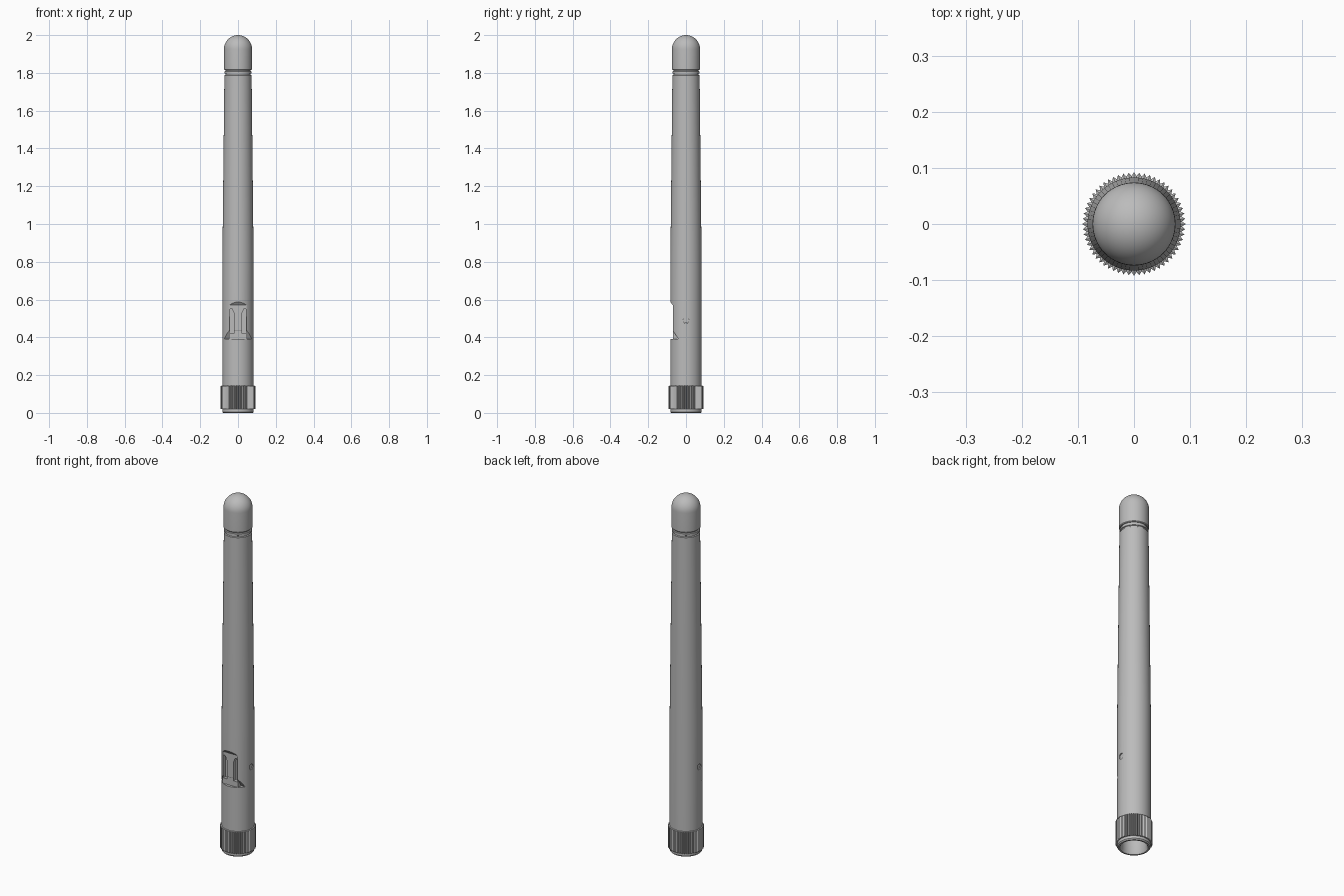
import bpy, bmesh, math
from mathutils import Matrix

cube = bpy.data.objects.get("Cube")
if cube:
    bpy.data.objects.remove(cube, do_unlink=True)

grey = bpy.data.materials.new("mid_grey")
grey.use_nodes = True
colour = (0.5, 0.5, 0.5, 1)
grey.diffuse_color = colour
grey.node_tree.nodes["Principled BSDF"].inputs["Base Color"].default_value = colour


def add_object(name, bm):
    bmesh.ops.remove_doubles(bm, verts=bm.verts, dist=1e-5)
    bmesh.ops.recalc_face_normals(bm, faces=bm.faces)
    mesh = bpy.data.meshes.new(name)
    bm.to_mesh(mesh)
    bm.free()
    mesh.materials.append(grey)
    ob = bpy.data.objects.new(name, mesh)
    bpy.context.collection.objects.link(ob)
    return ob


def lathe(name, profile, steps=64):
    """Spin a list of (radius, height) points round the z axis."""
    bm = bmesh.new()
    verts = [bm.verts.new((r, 0, z)) for r, z in profile]
    edges = [bm.edges.new(pair) for pair in zip(verts, verts[1:])]
    bmesh.ops.spin(bm, geom=verts + edges, axis=(0, 0, 1), cent=(0, 0, 0),
                   angle=math.tau, steps=steps, use_merge=True)
    return add_object(name, bm)


def prism(name, points, vector):
    """Extrude a closed outline along a vector."""
    bm = bmesh.new()
    face = bm.faces.new([bm.verts.new(p) for p in points])
    ext = bmesh.ops.extrude_face_region(bm, geom=[face], use_keep_orig=True)
    moved = [v for v in ext["geom"] if isinstance(v, bmesh.types.BMVert)]
    bmesh.ops.translate(bm, verts=moved, vec=vector)
    return add_object(name, bm)


def rod(name, radius, half_length, z):
    """Cylinder along the x axis."""
    bm = bmesh.new()
    bmesh.ops.create_cone(bm, cap_ends=True, segments=24, radius1=radius,
                          radius2=radius, depth=2 * half_length,
                          matrix=Matrix.Translation((0, 0, z)) @ Matrix.Rotation(math.pi / 2, 4, 'Y'))
    return add_object(name, bm)


def cut(target, cutters):
    for cutter in cutters:
        mod = target.modifiers.new("cut", 'BOOLEAN')
        mod.operation = 'DIFFERENCE'
        mod.solver = 'EXACT'
        mod.object = cutter
    bpy.context.view_layer.update()
    deps = bpy.context.evaluated_depsgraph_get()
    mesh = bpy.data.meshes.new_from_object(target.evaluated_get(deps))
    target.modifiers.clear()
    target.data = mesh


def smooth(ob):
    bpy.ops.object.select_all(action='DESELECT')
    ob.select_set(True)
    bpy.context.view_layer.objects.active = ob
    bpy.ops.object.shade_smooth_by_angle(angle=math.radians(30))


# Hollow-bottomed tapered body with a ringed neck
body = lathe("antenna_body", [
    (0, 0.12), (0.064, 0.12), (0.064, 0.012), (0.07, 0), (0.078, 0),
    (0.083, 0.006), (0.083, 0.78), (0.072, 1.787), (0.067, 1.79),
    (0.067, 1.796), (0.071, 1.798), (0.071, 1.808), (0.067, 1.81),
    (0.067, 1.825), (0, 1.825)])

# Rounded tip
dome = [(0.074 * math.cos(a), 1.926 + 0.074 * math.sin(a))
        for a in (i * math.pi / 24 for i in range(12))]
tip = lathe("rounded_tip", [(0, 1.815), (0.071, 1.815), (0.074, 1.819)] + dome + [(0, 2)])

# Hinge notch, side pockets and pin holes
notch = prism("notch_cutter", [(-0.2, y, z) for y, z in (
    (-0.12, 0.39), (-0.04, 0.39), (-0.07, 0.437), (-0.07, 0.57),
    (-0.083, 0.587), (-0.12, 0.587))], (0.4, 0, 0))
pockets = [prism("pocket_cutter", [(s * x, -0.12, z) for x, z in (
    (0.02, 0.42), (0.043, 0.42), (0.043, 0.55), (0.031, 0.55), (0.02, 0.525))],
    (0, 0.072, 0)) for s in (-1, 1)]
hole = rod("hole_cutter", 0.016, 0.2, 0.49)

# Hinge tongue, leaving a T-shaped rib between the pockets
tongue = prism("hinge_tongue", [(x, -0.068, z) for x, z in (
    (-0.048, 0.38), (0.048, 0.38), (0.048, 0.568), (-0.048, 0.568))], (0, 0.04, 0))
cut(body, [notch, hole] + pockets)
cut(tongue, pockets)
for cutter in [notch, hole] + pockets:
    bpy.data.objects.remove(cutter, do_unlink=True)
pin = rod("hinge_pin", 0.0155, 0.078, 0.49)

# Knurled coupling ring
teeth = 60
outline = []
for i in range(teeth * 2):
    a = i * math.pi / teeth
    r = 0.092 if i % 2 == 0 else 0.0855
    outline.append((r * math.cos(a), r * math.sin(a)))
bm = bmesh.new()
rings = [[bm.verts.new((x * k, y * k, z)) for x, y in outline]
         for k, z in ((0.89, 0.02), (1, 0.021), (1, 0.142), (0.89, 0.145))]
for low, high in zip(rings, rings[1:]):
    for i in range(len(low)):
        j = (i + 1) % len(low)
        bm.faces.new((low[i], low[j], high[j], high[i]))
knurl = add_object("knurled_ring", bm)

for ob in (body, tip, pin):
    smooth(ob)
